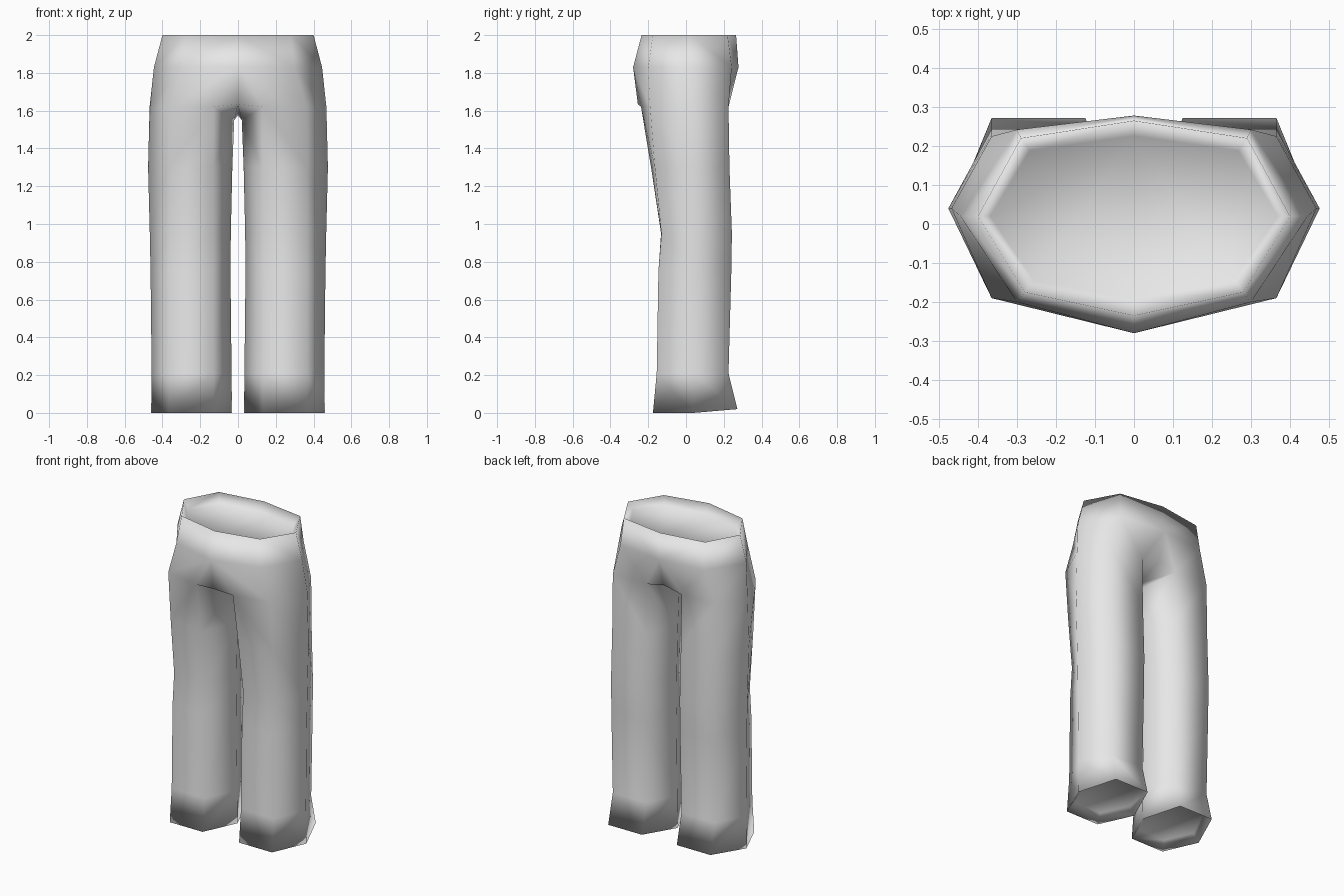
import bpy
import bmesh

if "Cube" in bpy.data.objects:
    bpy.data.objects.remove(bpy.data.objects["Cube"], do_unlink=True)

cloth = bpy.data.materials.new("grey cloth")
cloth.use_nodes = True
grey = (0.8, 0.8, 0.8, 1)
cloth.diffuse_color = grey
cloth.node_tree.nodes["Principled BSDF"].inputs["Base Color"].default_value = grey

bm = bmesh.new()


def ring(points):
    return [bm.verts.new(p) for p in points]


def bridge(a, b, closed):
    n = len(a)
    for i in range(n if closed else n - 1):
        j = (i + 1) % n
        bm.faces.new((a[i], a[j], b[j], b[i]))


# Half of the waist and hips, from front centre round the side to back centre
waist_pts = [(0, -.235), (.28, -.175), (.40, .02), (.29, .22), (0, .265)]
hip_pts = [(0, -.28), (.30, -.20), (.445, .02), (.30, .242), (0, .278)]
lining = ring([(x * .92, .02 + (y - .02) * .84, 1.95) for x, y in waist_pts])
waist = ring([(x, y, 2) for x, y in waist_pts])
hips = ring([(x, y, 1.83) for x, y in hip_pts])
bridge(lining, waist, False)
bridge(waist, hips, False)
bm.faces.new(lining)


# Six-sided leg ring: front inner, front outer, outer, back outer, back inner, inner
def leg_ring(z, outer, inner, front_in, front_out, back, back_z=None, inner_z=None):
    bz = z if back_z is None else back_z
    iz = z if inner_z is None else inner_z
    return ring([(.13, front_in, z), (.365, front_out, z), (outer, .04, z),
                 (.365, back, bz), (.125, back, bz), (inner, .04, iz)])


legs = [leg_ring(1.62, .468, .02, -.238, -.19, .225, inner_z=1.55),
        leg_ring(1.30, .476, .03, -.185, -.165, .23),
        leg_ring(.95, .467, .038, -.132, -.13, .243),
        leg_ring(.75, .463, .04, -.146, -.146, .24),
        leg_ring(.21, .457, .034, -.155, -.155, .225),
        leg_ring(0, .46, .032, -.175, -.175, .272, back_z=.02)]
for upper, lower in zip(legs, legs[1:]):
    bridge(upper, lower, True)

# Hem turned inward and closed
hem = ring([(.245 + (v.co.x - .245) * .82, .045 + (v.co.y - .045) * .8, v.co.z + .05)
            for v in legs[-1]])
bridge(legs[-1], hem, True)
bm.faces.new(hem)

# Crotch joining the hips to the leg
front, under, back = ring([(0, -.255, 1.635), (0, .04, 1.575), (0, .23, 1.65)])
top = legs[0]
bm.faces.new((hips[0], front, top[0]))
bm.faces.new((hips[0], top[0], top[1], hips[1]))
bridge(hips[1:4], top[1:4], False)
bm.faces.new((hips[3], top[3], top[4], hips[4]))
bm.faces.new((hips[4], top[4], back))
bm.faces.new((front, under, top[5], top[0]))
bm.faces.new((under, back, top[4], top[5]))

bmesh.ops.recalc_face_normals(bm, faces=bm.faces)
for f in bm.faces:
    f.smooth = True
mesh = bpy.data.meshes.new("trousers")
bm.to_mesh(mesh)
bm.free()
mesh.materials.append(cloth)
trousers = bpy.data.objects.new("trousers", mesh)
bpy.context.collection.objects.link(trousers)

# Mirror to the other side
mirror = trousers.modifiers.new("mirror", 'MIRROR')
mirror.use_axis[0] = True
mirror.use_clip = True
mirror.merge_threshold = .001
